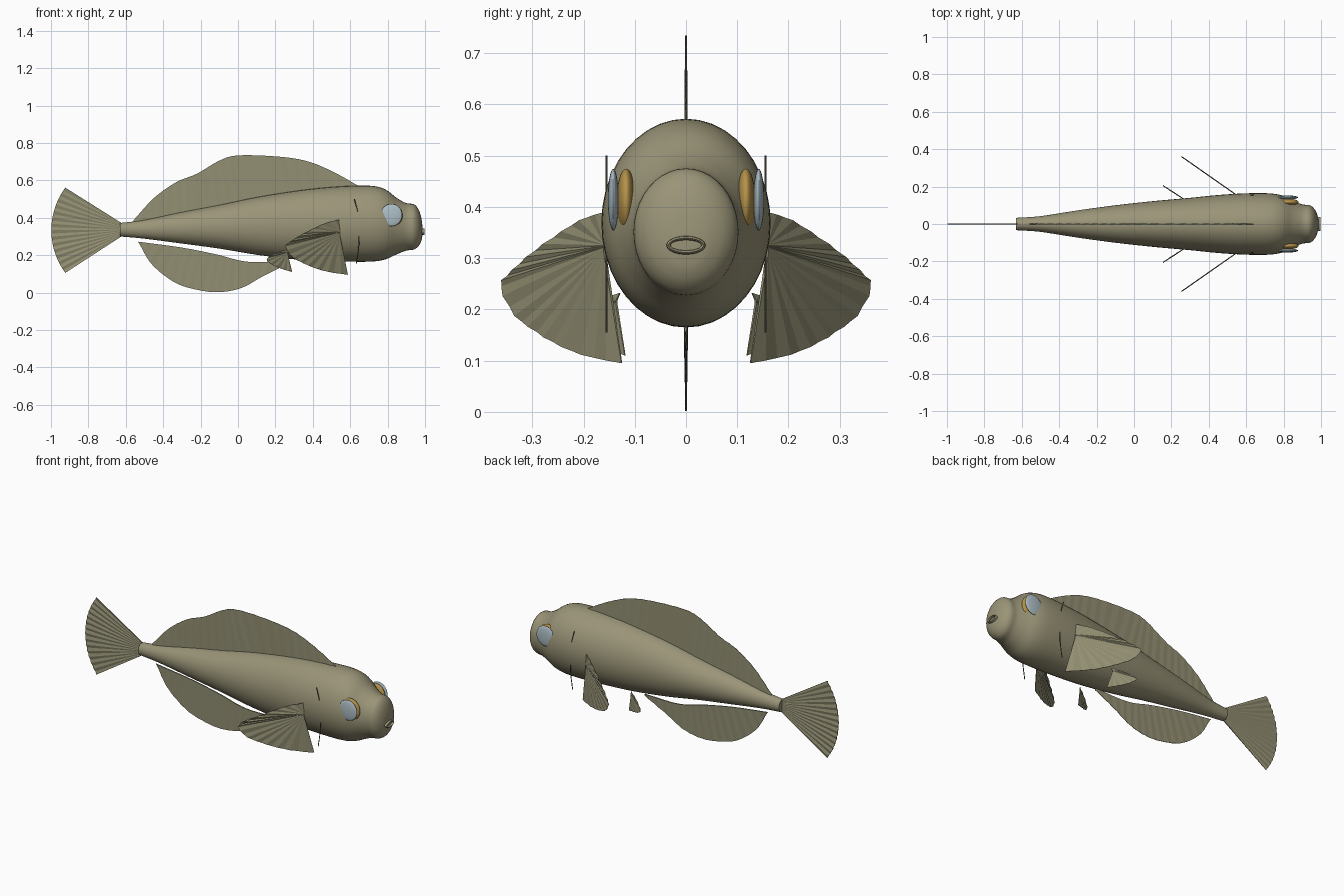
import bpy, bmesh, math
from mathutils import Vector

if "Cube" in bpy.data.objects:
    bpy.data.objects.remove(bpy.data.objects["Cube"])


def material(name, rgb):
    m = bpy.data.materials.new(name)
    m.diffuse_color = (*rgb, 1)
    m.use_nodes = True
    m.node_tree.nodes["Principled BSDF"].inputs["Base Color"].default_value = m.diffuse_color
    return m


SKIN = material("olive skin", (0.32, 0.295, 0.185))
FIN = material("olive fin", (0.29, 0.275, 0.17))
AMBER = material("amber eye", (0.46, 0.29, 0.07))
LENS = material("pale blue lens", (0.42, 0.52, 0.57))
DARK = material("dark olive", (0.12, 0.11, 0.07))


def finish(bm, name, mat, smooth=True):
    bmesh.ops.recalc_face_normals(bm, faces=bm.faces)
    me = bpy.data.meshes.new(name)
    bm.to_mesh(me)
    bm.free()
    me.materials.append(mat)
    ob = bpy.data.objects.new(name, me)
    bpy.context.collection.objects.link(ob)
    if smooth:
        bpy.context.view_layer.objects.active = ob
        ob.select_set(True)
        bpy.ops.object.shade_smooth_by_angle(angle=math.radians(40))
        ob.select_set(False)
    return ob


def spline(pts, n):
    """n + 1 evenly parametrised points on a Catmull-Rom curve."""
    p = [Vector(q) for q in pts]
    p = [2 * p[0] - p[1]] + p + [2 * p[-1] - p[-2]]
    out = []
    for k in range(n + 1):
        t = k / n * (len(p) - 3)
        i = min(int(t), len(p) - 4)
        t -= i
        a, b, c, d = p[i:i + 4]
        out.append(0.5 * (2 * b + (c - a) * t + (2 * a - 5 * b + 4 * c - d) * t * t
                          + (3 * b - a - 3 * c + d) * t ** 3))
    return out


def loft(name, rings, mat):
    bm = bmesh.new()
    rows = [[bm.verts.new(v) for v in r] for r in rings]
    n = len(rows[0])
    for a, b in zip(rows, rows[1:]):
        for i in range(n):
            bm.faces.new((a[i], a[(i + 1) % n], b[(i + 1) % n], b[i]))
    bm.faces.new(rows[0])
    bm.faces.new(rows[-1])
    return finish(bm, name, mat)


def fin(name, base, edge, n, normal, root=0.003, pleat=0.0012):
    """Thin pleated membrane between a base line and an outer edge."""
    normal = Vector(normal).normalized()
    bm = bmesh.new()
    cols = []
    for i, (b, e) in enumerate(zip(spline(base, n), spline(edge, n))):
        off = normal * (pleat if i % 2 else -pleat)
        cols.append([bm.verts.new(v) for v in (
            b + normal * root, e + off + normal * 0.001,
            e + off - normal * 0.001, b - normal * root)])
    for a, b in zip(cols, cols[1:]):
        for k in range(4):
            bm.faces.new((a[k], a[(k + 1) % 4], b[(k + 1) % 4], b[k]))
    bm.faces.new(cols[0])
    bm.faces.new(cols[-1])
    return finish(bm, name, FIN, False)


def ellipsoid(name, centre, radii, mat):
    bm = bmesh.new()
    bmesh.ops.create_uvsphere(bm, u_segments=32, v_segments=16, radius=1)
    bmesh.ops.scale(bm, vec=radii, verts=bm.verts)
    bmesh.ops.translate(bm, vec=centre, verts=bm.verts)
    return finish(bm, name, mat)


def ring(c, ry, rz, n=40):
    return [Vector((c[0], c[1] + ry * math.cos(2 * math.pi * i / n),
                    c[2] + rz * math.sin(2 * math.pi * i / n))) for i in range(n)]


# body: stations give x, top and bottom; a second list gives half widths
stations = [(-.63, .372, .300), (-.5, .388, .288), (-.3, .43, .262), (-.1, .468, .235),
            (.1, .51, .202), (.3, .542, .178), (.45, .56, .169), (.6, .57, .165),
            (.72, .57, .166), (.79, .55, .178), (.85, .505, .205), (.90, .478, .224),
            (.94, .472, .23), (.965, .445, .248), (.98, .40, .275), (.986, .355, .305)]
widths = [.033, .042, .073, .1, .122, .14, .155, .164, .164, .153, .125, .105, .1, .08, .05, .022]
wide = spline([(w, 0, 0) for w in widths], 75)
loft("body", [ring((s.x, 0, (s.y + s.z) / 2), w.x, (s.y - s.z) / 2)
              for s, w in zip(spline(stations, 75), wide)], SKIN)

# mouth: flattened lip ring on the snout
bm = bmesh.new()
N, M = 32, 8
lip = [[bm.verts.new((.99 + .008 * math.sin(2 * math.pi * j / M),
                      (.034 + .004 * math.cos(2 * math.pi * j / M)) * math.cos(2 * math.pi * i / N),
                      .325 + (.014 + .004 * math.cos(2 * math.pi * j / M)) * math.sin(2 * math.pi * i / N)))
        for j in range(M)] for i in range(N)]
for i in range(N):
    for j in range(M):
        a, b = lip[i], lip[(i + 1) % N]
        bm.faces.new((a[j], b[j], b[(j + 1) % M], a[(j + 1) % M]))
finish(bm, "mouth", SKIN)

# dorsal fin
fin("dorsal_fin",
    [(-.56, 0, .375), (-.3, 0, .42), (0, 0, .475), (.35, 0, .54), (.65, 0, .56)],
    [(-.56, 0, .385), (-.45, 0, .505), (-.33, 0, .59), (-.22, 0, .635), (-.1, 0, .705),
     (0, 0, .733), (.2, 0, .728), (.36, 0, .705), (.5, 0, .65), (.65, 0, .567)],
    44, (0, 1, 0))

# anal fin, slightly below the belly
fin("anal_fin",
    [(-.535, 0, .272), (-.31, 0, .242), (-.12, 0, .205), (.05, 0, .165), (.27, 0, .165)],
    [(-.53, 0, .265), (-.46, 0, .15), (-.34, 0, .055), (-.22, 0, .015), (-.1, 0, .002),
     (.02, 0, .025), (.13, 0, .085), (.27, 0, .155)],
    32, (0, 1, 0))

# tail fin: fan on a circular arc
arc = []
for k in range(9):
    a = math.radians(-36 + 9 * k)
    arc.append((-.61 - .388 * math.cos(a), 0, .333 + .388 * math.sin(a)))
fin("tail_fin", [(-.62, 0, .302), (-.62, 0, .37)], arc, 28, (0, 1, 0), pleat=.0025)

# paired parts
for side, s in (("right", -1), ("left", 1)):
    # pectoral fin: fan in an upright plane swept backwards
    def swept(u, z):
        return (.535 - .815 * u, s * (.164 + .57 * u), z)
    outline = [(-.01, .39), (.07, .375), (.155, .345), (.24, .31), (.31, .274), (.346, .245),
               (.3, .19), (.235, .16), (.155, .132), (.06, .11), (-.065, .095)]
    fin(side + "_pectoral_fin", [swept(-.01, .33), swept(-.01, .31)],
        [swept(*p) for p in outline], 28, (.57, s * .815, 0), .003, .002)
    # pelvic fin: smaller fan
    small = [(.27, .13, .232), (.21, .168, .215), (.155, .205, .18), (.18, .19, .15),
             (.24, .15, .125), (.29, .12, .11)]
    fin(side + "_pelvic_fin", [(.265, s * .135, .218), (.265, s * .135, .208)],
        [(x, s * y, z) for x, y, z in small], 16, (.54, s * .84, 0), .002, .0015)
    # eye and its clear front disc
    ellipsoid(side + "_eye", (.82, s * .117, .412), (.06, .0185, .0625), AMBER)
    ellipsoid(side + "_eye_lens", (.82, s * .142, .414), (.058, .0105, .06), LENS)
    # gill slit: thin curved strand
    path = spline([(.622, s * .155, .5), (.642, s * .155, .42), (.648, s * .155, .33),
                   (.645, s * .155, .24), (.633, s * .155, .155)], 20)
    loft(side + "_gill_edge", [[p + Vector((.0025 * math.cos(t), .0025 * math.sin(t), 0))
                                for t in [math.pi / 3 * k for k in range(6)]]
                               for p in path], DARK)
